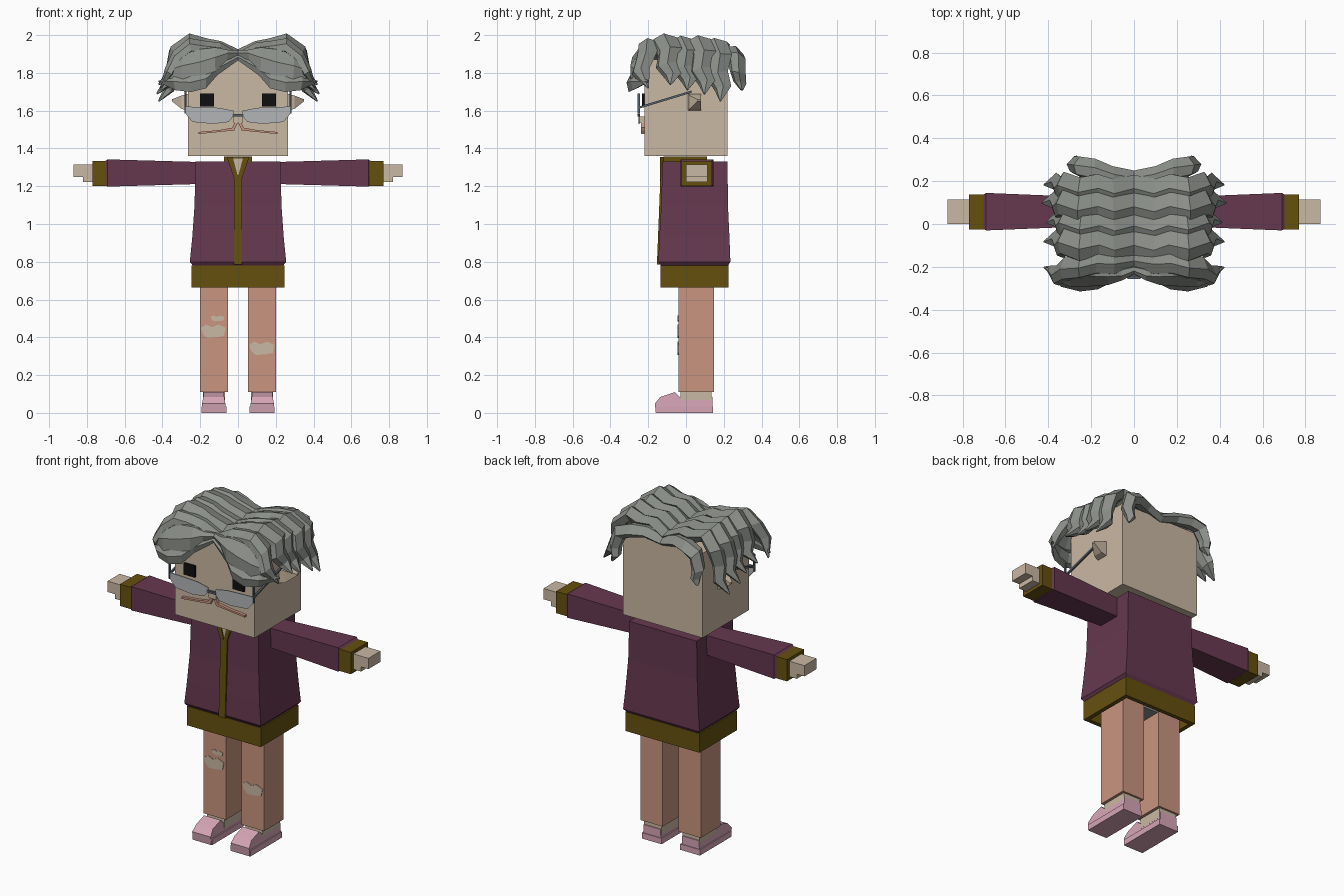
import bpy, bmesh
from mathutils import Vector

cube = bpy.data.objects.get("Cube")
if cube:
    bpy.data.objects.remove(cube)


def material(name, code):
    """Flat material from an sRGB hex code, stored as linear values."""
    srgb = [int(code[i:i + 2], 16) / 255 for i in (0, 2, 4)]
    color = [((c + 0.055) / 1.055) ** 2.4 for c in srgb] + [1]
    m = bpy.data.materials.new(name)
    m.use_nodes = True
    m.diffuse_color = color
    shader = next(n for n in m.node_tree.nodes if n.type == 'BSDF_PRINCIPLED')
    shader.inputs["Base Color"].default_value = color
    return m


skin = material("skin", "CAB8A3")
pants = material("salmon pants", "CA9580")
purple = material("plum jacket", "66384F")
trim = material("olive trim", "66500F")
grey = material("grey hair", "8C908A")
pink = material("pink shoes", "D6A5B6")
black = material("black eyes", "101010")
lens = material("pale lenses", "B2B5B7")
metal = material("dark frame", "59636B")


def loft(name, rings, mat, mirror=False):
    """Skin a closed tube through rings of equal point count."""
    bm = bmesh.new()
    loops = [[bm.verts.new(p) for p in ring] for ring in rings]
    n = len(loops[0])
    for a, b in zip(loops, loops[1:]):
        for i in range(n):
            j = (i + 1) % n
            bm.faces.new((a[i], a[j], b[j], b[i]))
    bm.faces.new(loops[0])
    bm.faces.new(loops[-1])
    bmesh.ops.recalc_face_normals(bm, faces=bm.faces)
    me = bpy.data.meshes.new(name)
    bm.to_mesh(me)
    bm.free()
    me.materials.append(mat)
    ob = bpy.data.objects.new(name, me)
    bpy.context.collection.objects.link(ob)
    if mirror:
        ob.modifiers.new("mirror", 'MIRROR').use_clip = True
    return ob


def rect(z, x0, x1, y0, y1):
    return [(x0, y0, z), (x1, y0, z), (x1, y1, z), (x0, y1, z)]


def box(name, x, y, z, mat, mirror=False):
    return loft(name, [rect(h, *x, *y) for h in z], mat, mirror)


def plate(name, points, y0, y1, mat, mirror=False):
    """Extrude an x-z outline along y."""
    return loft(name, [[(x, y, z) for x, z in points] for y in (y0, y1)], mat, mirror)


# Head and ears
box("head", (-.265, .265), (-.22, .22), (1.36, 1.87), skin)
loft("ear", [[(.26, .01, 1.60), (.26, .08, 1.60), (.26, .08, 1.69), (.26, .01, 1.69)],
             [(.30, .02, 1.61), (.30, .08, 1.61), (.30, .08, 1.68), (.30, .02, 1.68)],
             [(.35, .06, 1.65), (.35, .08, 1.65), (.35, .08, 1.66), (.35, .06, 1.66)]], skin, True)

# Face
box("eye", (.127, .2), (-.232, -.21), (1.623, 1.692), black, True)
box("nose", (-.025, .025), (-.245, -.21), (1.535, 1.57), skin)
plate("moustache", [(.012, 1.55), (.03, 1.51), (.1, 1.497), (.21, 1.487),
                    (.21, 1.476), (.1, 1.487), (.02, 1.495), (.002, 1.535)],
      -.238, -.215, pants, True)

# Glasses
outline = [(.025, 1.6), (.1, 1.615), (.28, 1.622), (.275, 1.58),
           (.24, 1.54), (.13, 1.53), (.05, 1.54), (.025, 1.57)]
plate("lens", outline, -.252, -.246, lens, True)
box("bridge", (-.03, .03), (-.256, -.243), (1.57, 1.582), metal)
box("lens_edge", (.276, .283), (-.256, -.243), (1.585, 1.69), metal, True)
loft("temple", [[(x, y, z + d) for x, d in ((.272, 0), (.282, 0), (.282, .012), (.272, .012))]
                for y, z in ((-.25, 1.61), (.03, 1.695))], metal, True)


# Hair: faceted tapering locks, mirrored across the parting
def lock(name, path, wide):
    """Sweep a faceted section; path rows are x, y, z, half width, thickness."""
    wide = Vector(wide).normalized()
    pts = [Vector(p[:3]) for p in path]
    rings = []
    for i, (p, row) in enumerate(zip(pts, path)):
        tangent = pts[min(i + 1, len(pts) - 1)] - pts[max(i - 1, 0)]
        up = tangent.cross(wide).normalized()
        if up.dot(p - Vector((0, 0, 1.6))) < 0:
            up = -up
        w, t = row[3:]
        ring = [p + wide * (a * w) + up * (b * t) for a, b in
                ((-1, -.3), (-.75, .6), (.1, 1), (1, .1), (.5, -.8), (-.4, -.8))]
        if i == 0:
            ring = [Vector((0, v.y, v.z)) for v in ring]
        rings.append(ring)
    return loft(name, rings, grey, True)


side = [(0, 1.885, .065, .035), (.1, 1.925, .07, .035), (.17, 1.93, .066, .04),
        (.25, 1.95, .07, .042), (.325, 1.89, .066, .04), (.34, 1.81, .06, .035),
        (.36, 1.74, .045, .03), (.42, 1.68, .004, .004)]
for k, (cy, drop, reach) in enumerate([(.155, .03, 0), (.07, 0, .01), (-.02, -.03, -.01), (-.11, -.05, 0)]):
    path = []
    for i, (x, z, w, t) in enumerate(side):
        f = i / (len(side) - 1)
        wave = .012 * (-1) ** i + .04 * f * f
        path.append((x + reach * f, cy + wave, z - drop * f * f + .008 * (k % 2), w, t))
    lock(f"side_lock_{k + 1}", path, (0, 1, .25))

lock("front_top_lock", [(0, -.17, 1.88, .05, .03), (.1, -.185, 1.93, .06, .03),
                        (.18, -.18, 1.935, .06, .035), (.25, -.2, 1.945, .06, .04),
                        (.32, -.21, 1.89, .06, .035), (.36, -.24, 1.81, .05, .03),
                        (.41, -.2, 1.72, .004, .004)], (0, 1, .3))
lock("front_sweep_lock", [(0, -.215, 1.9, .02, .02), (.06, -.235, 1.895, .03, .03),
                          (.12, -.25, 1.875, .075, .035), (.2, -.25, 1.85, .095, .04),
                          (.29, -.255, 1.83, .09, .04), (.35, -.24, 1.81, .06, .03),
                          (.39, -.22, 1.76, .004, .004)], (0, -.4, -.9))
lock("front_lower_lock", [(.08, -.225, 1.88, .015, .015), (.11, -.25, 1.82, .035, .025),
                          (.17, -.275, 1.765, .05, .03), (.25, -.285, 1.745, .05, .03),
                          (.33, -.265, 1.75, .045, .03), (.42, -.2, 1.755, .004, .004)], (0, -.3, -.9))
lock("back_lock", [(0, .205, 1.875, .045, .03), (.1, .22, 1.905, .05, .035),
                   (.18, .25, 1.905, .055, .04), (.25, .265, 1.88, .05, .045),
                   (.275, .275, 1.8, .042, .04), (.265, .285, 1.75, .035, .03),
                   (.285, .295, 1.71, .008, .008)], (0, 1, -.2))

# Jacket body, hem, zip and collar
loft("jacket", [rect(z, -w, w, y0, y1) for z, w, y0, y1 in
                ((.775, .235, -.13, .22), (.8, .255, -.147, .235), (.93, .242, -.141, .23),
                 (1.1, .23, -.131, .222), (1.33, .225, -.125, .22))], purple)
hem = (.665, .78)
box("hem_front", (-.247, .247), (-.135, -.11), hem, trim)
box("hem_back", (-.247, .247), (.2, .225), hem, trim)
box("hem_side", (.222, .247), (-.135, .225), hem, trim, True)
loft("zip", [rect(.785, -.022, .022, -.154, -.12), rect(1.26, -.022, .022, -.135, -.11)], trim)
box("collar", (-.075, .075), (-.12, .11), (1.32, 1.358), trim)
plate("neck_opening", [(0, 1.24), (.03, 1.35), (-.03, 1.35)], -.131, -.12, skin)
plate("collar_edge", [(0, 1.22), (.02, 1.24), (.06, 1.355), (.028, 1.355), (.004, 1.265)],
      -.137, -.12, trim, True)

# Arms and hands
loft("sleeve", [[(x, y0, z0), (x, y1, z0), (x, y1, z1), (x, y0, z1)] for x, y0, y1, z0, z1 in
                ((.2, -.01, .125, 1.212, 1.328), (.69, -.03, .145, 1.198, 1.342),
                 (.705, -.02, .135, 1.21, 1.332))], purple, True)
box("cuff", (.695, .77), (-.025, .138), (1.202, 1.333), trim, True)
box("fingers", (.76, .87), (0, .115), (1.25, 1.315), skin, True)
box("palm", (.76, .82), (0, .115), (1.222, 1.25), skin, True)

# Legs and knee tears
box("leg", (.053, .202), (-.04, .147), (.11, .78), pants, True)
box("hips", (-.05, .05), (-.03, .14), (.7, .78), grey)
patch = [(-1, .5), (-.6, 1), (-.1, .6), (.4, 1), (1, .5), (.85, -.7), (.2, -.9), (-.5, -1), (-.85, -.4)]
for name, px, pz, w, h in (("right_knee_tear", -.13, .432, .066, .036),
                           ("right_small_tear", -.108, .5, .037, .015),
                           ("left_knee_tear", .127, .342, .067, .036)):
    plate(name, [(px + a * w, pz + b * h) for a, b in patch], -.044, -.036, skin)

# Feet
box("ankle", (.07, .185), (-.03, .135), (.05, .12), skin, True)
profile = [(.14, 0), (-.16, 0), (-.165, .05), (-.135, .085), (-.06, .11), (-.035, .085), (.14, .085)]
shoe = loft("shoe", [[(x, y, z) for y, z in profile] for x in (.067, .19)], pink, True)
for v in shoe.data.vertices:
    if v.co.z > .06:
        v.co.x = .1285 + (v.co.x - .1285) * .9
box("shoe_sole", (.062, .194), (-.158, .144), (0, .035), pink, True)
